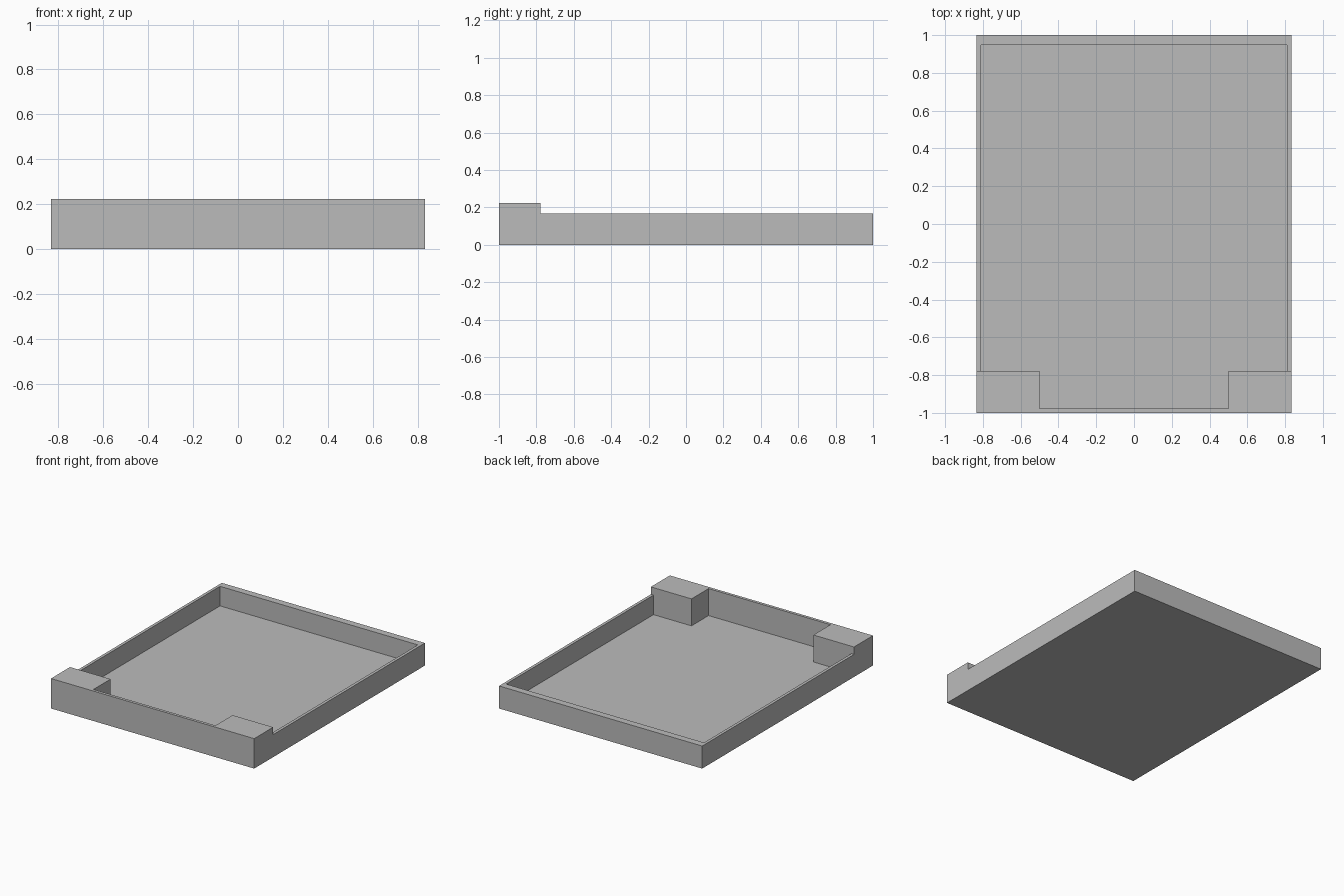
import bpy
import bmesh
from mathutils import Vector

cube = bpy.data.objects.get("Cube")
if cube:
    bpy.data.objects.remove(cube, do_unlink=True)

HALF_W, HALF_L = 0.833, 1.0
FLOOR, RIM, FRONT = 0.022, 0.167, 0.222
SIDE_WALL, BACK_WALL = 0.022, 0.052
BLOCK_X, BLOCK_Y = 0.5, -0.778

grey = bpy.data.materials.new("plain grey")
grey.use_nodes = True
grey.diffuse_color = (0.5, 0.5, 0.5, 1)
grey.node_tree.nodes["Principled BSDF"].inputs["Base Color"].default_value = (0.5, 0.5, 0.5, 1)


def prism(name, outline, sweep):
    """Extrude a closed outline along a vector."""
    bm = bmesh.new()
    face = bm.faces.new([bm.verts.new(p) for p in outline])
    swept = bmesh.ops.extrude_face_region(bm, geom=[face])["geom"]
    verts = [g for g in swept if isinstance(g, bmesh.types.BMVert)]
    bmesh.ops.translate(bm, verts=verts, vec=Vector(sweep))
    bmesh.ops.recalc_face_normals(bm, faces=bm.faces)
    mesh = bpy.data.meshes.new(name)
    bm.to_mesh(mesh)
    bm.free()
    mesh.materials.append(grey)
    obj = bpy.data.objects.new(name, mesh)
    bpy.context.collection.objects.link(obj)
    return obj


# Tray body: stepped side profile, taller at the front
profile = [(-HALF_L, 0), (HALF_L, 0), (HALF_L, RIM),
           (BLOCK_Y, RIM), (BLOCK_Y, FRONT), (-HALF_L, FRONT)]
tray = prism("tray", [(-HALF_W, y, z) for y, z in profile], (2 * HALF_W, 0, 0))

# Cavity: mirrored plan that leaves a solid block in each front corner
inner_x = HALF_W - SIDE_WALL
right_half = [(BLOCK_X, -HALF_L + SIDE_WALL), (BLOCK_X, BLOCK_Y),
              (inner_x, BLOCK_Y), (inner_x, HALF_L - BACK_WALL)]
plan = right_half + [(-x, y) for x, y in reversed(right_half)]
cavity = prism("cavity_cutter", [(x, y, FLOOR) for x, y in plan], (0, 0, 1))
cavity.hide_render = True

# Hollow out the tray
cut = tray.modifiers.new("hollow", "BOOLEAN")
cut.operation = "DIFFERENCE"
cut.solver = "EXACT"
cut.object = cavity
bpy.context.view_layer.objects.active = tray
bpy.ops.object.modifier_apply(modifier=cut.name)
bpy.data.objects.remove(cavity, do_unlink=True)
